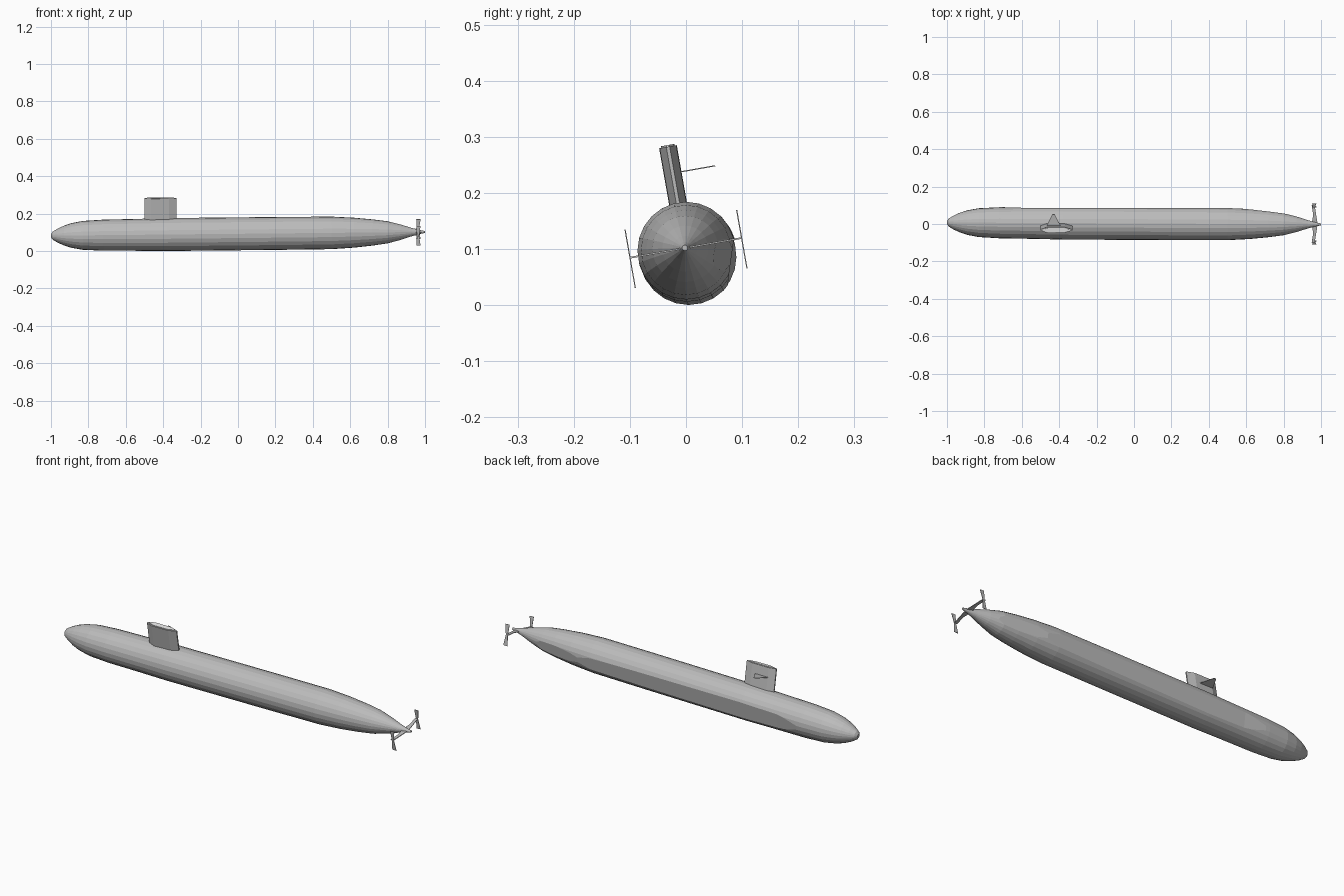
import bpy, bmesh, math
from mathutils import Matrix, Vector

cube = bpy.data.objects.get("Cube")
if cube:
    bpy.data.objects.remove(cube)

ROLL = math.radians(10)
# Rolled frame of the fittings, centred on the hull axis
FRAME = Matrix.Translation((0, 0, 0.1)) @ Matrix.Rotation(ROLL, 4, "X")


def material(name, value):
    m = bpy.data.materials.new(name)
    m.use_nodes = True
    m.diffuse_color = (value, value, value, 1)
    m.node_tree.nodes["Principled BSDF"].inputs["Base Color"].default_value = m.diffuse_color
    return m


GREY = material("hull grey", 0.5)
PALE = material("pale grey", 0.85)


def finish(name, bm, mat, matrix=None):
    if matrix:
        bm.transform(matrix)
    bmesh.ops.recalc_face_normals(bm, faces=bm.faces)
    mesh = bpy.data.meshes.new(name)
    bm.to_mesh(mesh)
    bm.free()
    mesh.materials.append(mat)
    ob = bpy.data.objects.new(name, mesh)
    bpy.context.collection.objects.link(ob)
    return ob


def loft(rings):
    """Skin a list of equal closed rings and cap both ends."""
    bm = bmesh.new()
    rows = [[bm.verts.new(p) for p in ring] for ring in rings]
    n = len(rows[0])
    for a, b in zip(rows, rows[1:]):
        for i in range(n):
            j = (i + 1) % n
            bm.faces.new((a[i], a[j], b[j], b[i]))
    bm.faces.new(rows[0])
    bm.faces.new(rows[-1])
    return bm


def prism(name, outline, offset, matrix=FRAME, mat=GREY):
    """Extrude an outline symmetrically by +-offset."""
    off = Vector(offset)
    rings = [[Vector(p) + off * s for p in outline] for s in (-1, 1)]
    return finish(name, loft(rings), mat, matrix)


# Hull: stations of (x, radius) along a slightly inclined axis
stations = [(-1, .008), (-.99, .022), (-.965, .037), (-.93, .053), (-.89, .066),
            (-.83, .077), (-.72, .083), (-.55, .085), (-.38, .088), (-.1, .088),
            (.2, .088), (.5, .087), (.62, .08), (.72, .07), (.8, .059),
            (.87, .041), (.93, .022), (.97, .011), (1, .005)]
SIDES = 24
rings = []
for x, r in stations:
    yc, zc = 0.003 - 0.005 * x, 0.092 + 0.01 * x
    rings.append([(x, yc + r * math.cos(math.tau * i / SIDES),
                   zc + r * math.sin(math.tau * i / SIDES)) for i in range(SIDES)])
hull = finish("hull", loft(rings), GREY)

# Flat side panel, sliced off the hull by a cutter with sloping ends
panel_frame = Matrix.Translation((0, 0.003, 0.092)) @ Matrix.Rotation(math.radians(-8), 4, "X")
cut = [(-.8, .094), (-.58, .079), (.57, .078), (.83, .046), (.83, .2), (-.8, .2)]
cutter = prism("panel_cutter", [(x, d, 0) for x, d in cut], (0, 0, .2), panel_frame)
cutter.hide_render = True
mod = hull.modifiers.new("flat_panel", "BOOLEAN")
mod.operation, mod.solver, mod.object = "DIFFERENCE", "EXACT", cutter
bpy.context.view_layer.objects.active = hull
bpy.ops.object.modifier_apply(modifier=mod.name)
bpy.data.objects.remove(cutter)

# Sail with a pale top plate
half = [(-.5, .003), (-.465, .016), (-.37, .015), (-.33, .003)]
foil = half + [(x, -y) for x, y in reversed(half)]
prism("sail", [(x, y, .127) for x, y in foil], (0, 0, .058))
prism("sail_top", [(-.415 + (x + .415) * .85, y * .75, .186) for x, y in foil],
      (0, 0, .002), mat=PALE)

# Fin on the left of the sail
prism("sail_fin", [(-.47, .01, .137), (-.39, .01, .137), (-.425, .077, .137), (-.437, .077, .137)],
      (0, 0, .001))

# Stern planes with waisted end plates
for side, label in ((1, "left"), (-1, "right")):
    arm = [(.95, 0), (.982, 0), (.974, .05), (.966, .102), (.95, .102), (.958, .05)]
    prism(label + "_stern_plane", [(x, side * y, .002) for x, y in arm], (0, 0, .0015))
    plate = [(.953, .053), (.976, .053), (.968, 0), (.976, -.053), (.953, -.053), (.957, 0)]
    prism(label + "_end_plate", [(x, side * .101, z) for x, z in plate], (0, .001, 0))
